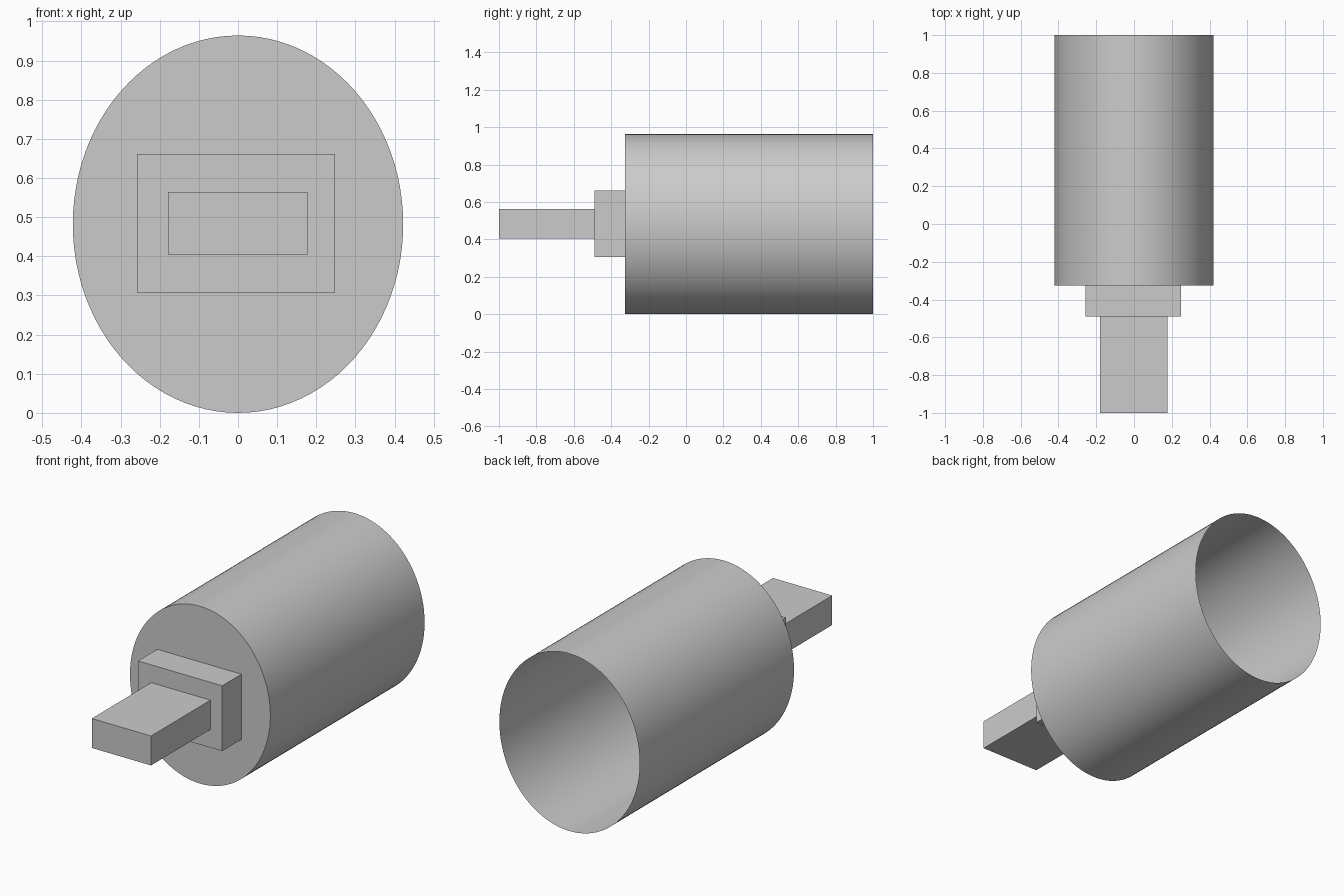
import bpy
import math
from mathutils import Matrix

if "Cube" in bpy.data.objects:
    bpy.data.objects.remove(bpy.data.objects["Cube"])

CENTRE_Z = 0.482
FRONT, BACK = -0.325, 1.0


def add_box(name, x, y, z):
    """Box from (min, max) ranges on each axis."""
    bpy.ops.mesh.primitive_cube_add(size=1)
    ob = bpy.context.object
    ob.name = name
    size = [r[1] - r[0] for r in (x, y, z)]
    mid = [(r[0] + r[1]) / 2 for r in (x, y, z)]
    ob.data.transform(Matrix.Translation(mid) @ Matrix.Diagonal((*size, 1)))
    return ob


# Oval cup: thin single-surface wall, closed at the front, open at the back
bpy.ops.mesh.primitive_cylinder_add(vertices=96, radius=1, depth=BACK - FRONT)
cup = bpy.context.object
cup.name = "oval_cup"
cup.data.transform(
    Matrix.Translation((0, (FRONT + BACK) / 2, CENTRE_Z))
    @ Matrix.Diagonal((0.422, 1, CENTRE_Z, 1))
    @ Matrix.Rotation(math.radians(90), 4, 'X'))

import bmesh
bm = bmesh.new()
bm.from_mesh(cup.data)
rear = [f for f in bm.faces if f.calc_center_median().y > BACK - 0.01]
bmesh.ops.delete(bm, geom=rear, context='FACES_ONLY')
bm.to_mesh(cup.data)
bm.free()
bpy.ops.object.shade_smooth_by_angle(angle=math.radians(30))

# Stepped mounting block and handle on the closed end
add_box("mounting_block", (-0.258, 0.248), (-0.49, FRONT), (0.306, 0.661))
add_box("handle", (-0.179, 0.177), (-1.0, -0.49), (0.404, 0.564))
